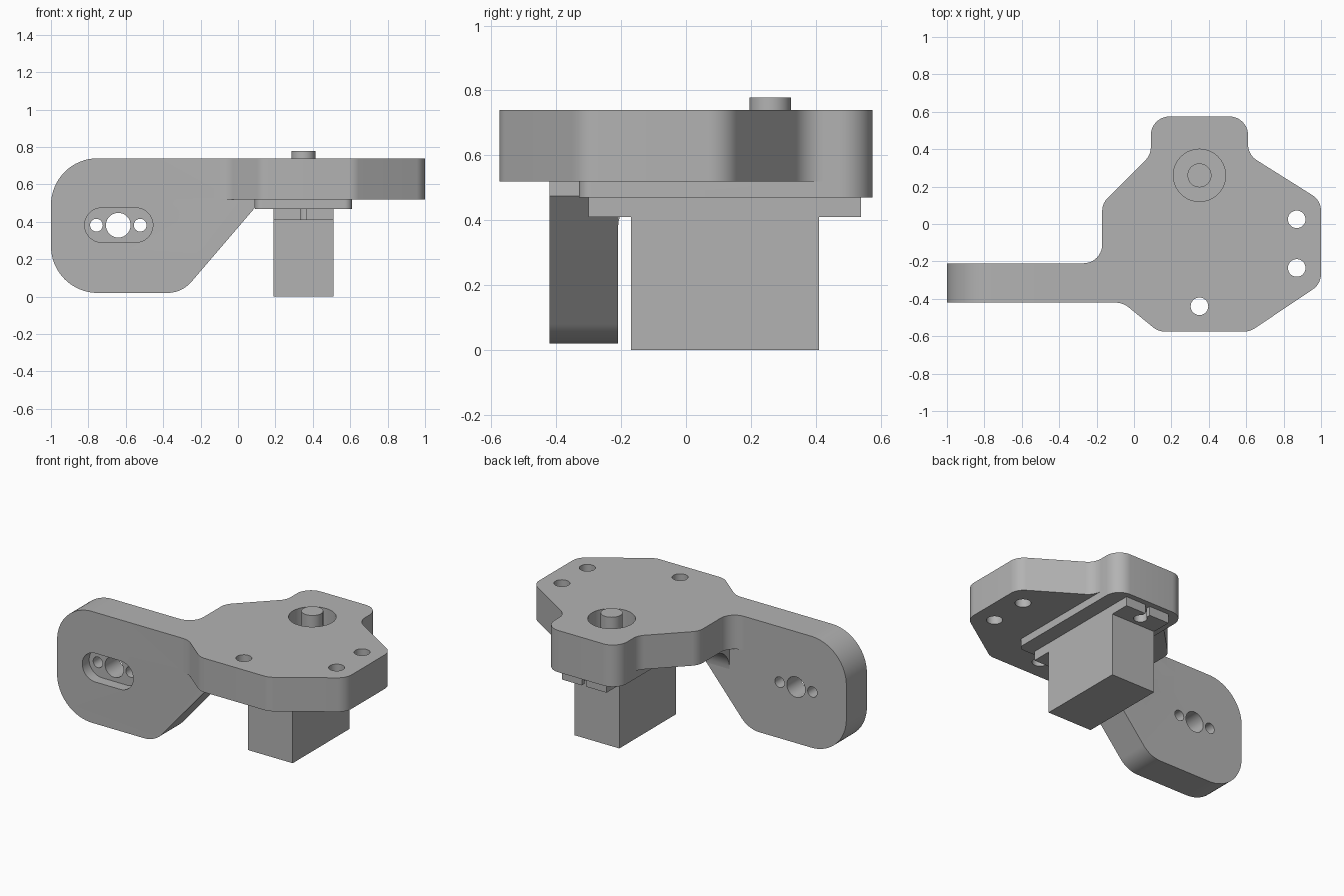
import bpy, bmesh, math
from mathutils import Vector

cube = bpy.data.objects.get("Cube")
if cube:
    bpy.data.objects.remove(cube)

grey = bpy.data.materials.new("plain grey")
grey.use_nodes = True
colour = (0.45, 0.45, 0.45, 1)
grey.diffuse_color = colour
grey.node_tree.nodes["Principled BSDF"].inputs["Base Color"].default_value = colour


def rounded(corners, steps=10):
    """Turn (x, y, radius) corners into an outline with arcs."""
    out = []
    for i, (x, y, r) in enumerate(corners):
        p = Vector((x, y))
        if r == 0:
            out.append(p)
            continue
        u = (Vector(corners[i - 1][:2]) - p).normalized()
        v = (Vector(corners[(i + 1) % len(corners)][:2]) - p).normalized()
        half = u.angle(v) / 2
        centre = p + (u + v).normalized() * r / math.sin(half)
        start = p + u * r / math.tan(half) - centre
        end = p + v * r / math.tan(half) - centre
        turn = math.atan2(start.x * end.y - start.y * end.x, start.dot(end))
        for k in range(steps + 1):
            a = turn * k / steps
            c, s = math.cos(a), math.sin(a)
            out.append(centre + Vector((c * start.x - s * start.y, s * start.x + c * start.y)))
    return out


def extrude(name, outline, axis, lo, hi):
    """Extrude a 2D outline along x, y or z from lo to hi."""
    place = {"x": lambda p, d: (d, p[0], p[1]),
             "y": lambda p, d: (p[0], d, p[1]),
             "z": lambda p, d: (p[0], p[1], d)}[axis]
    bm = bmesh.new()
    low = [bm.verts.new(place(p, lo)) for p in outline]
    high = [bm.verts.new(place(p, hi)) for p in outline]
    bm.faces.new(low)
    bm.faces.new(high)
    for i in range(len(low)):
        bm.faces.new((low[i - 1], low[i], high[i], high[i - 1]))
    bmesh.ops.recalc_face_normals(bm, faces=bm.faces)
    mesh = bpy.data.meshes.new(name)
    bm.to_mesh(mesh)
    bm.free()
    mesh.materials.append(grey)
    obj = bpy.data.objects.new(name, mesh)
    bpy.context.collection.objects.link(obj)
    return obj


def circle(x, y, r, n=40):
    return [(x + r * math.cos(math.tau * k / n), y + r * math.sin(math.tau * k / n))
            for k in range(n)]


def box(x0, x1, y0, y1, r=0):
    return rounded([(x0, y0, r), (x1, y0, r), (x1, y1, r), (x0, y1, r)])


def combine(target, other, operation):
    mod = target.modifiers.new("boolean", 'BOOLEAN')
    mod.operation = operation
    mod.solver = 'EXACT'
    mod.object = other
    bpy.context.view_layer.objects.active = target
    bpy.ops.object.modifier_apply(modifier=mod.name)
    bpy.data.objects.remove(other)


# Mounting plate with a stub that runs into the arm
Y_FRONT, Y_BACK = -0.42, -0.21
bracket = extrude("bracket", rounded([
    (0.09, 0.575, 0.1), (0.61, 0.575, 0.1), (0.61, 0.37, 0.1), (1, 0.125, 0.1),
    (1, -0.32, 0.1), (0.62, -0.575, 0.1), (0.13, -0.575, 0.1), (-0.06, Y_FRONT, 0.12),
    (-0.5, Y_FRONT, 0), (-0.5, Y_BACK, 0), (-0.17, Y_BACK, 0.1), (-0.17, 0.11, 0.1),
    (0.09, 0.37, 0.1)]), "z", 0.52, 0.74)

# Upright arm
arm = extrude("arm", rounded([
    (-1, 0.74, 0.25), (-1, 0.02, 0.25), (-0.3, 0.02, 0.17), (0.09, 0.475, 0),
    (0.09, 0.6, 0), (-0.1, 0.74, 0)], 16), "y", Y_FRONT, Y_BACK)
combine(bracket, arm, 'UNION')

# Raised pad under the plate
pad = extrude("pad", rounded([
    (0.09, 0.575, 0.1), (0.61, 0.575, 0.1), (0.61, -0.33, 0.04), (0.09, -0.33, 0.04)]),
    "z", 0.47, 0.6)
combine(bracket, pad, 'UNION')

# Plate holes: three screw holes and the shaft opening
for x, y, r in ((0.87, 0.025, 0.047), (0.87, -0.235, 0.047), (0.35, -0.44, 0.047),
                (0.35, 0.26, 0.14)):
    combine(bracket, extrude("hole", circle(x, y, r), "z", 0.3, 0.9), 'DIFFERENCE')

# Arm recess and its three holes
recess = extrude("recess", box(-0.82, -0.455, 0.29, 0.475, 0.0924), "y", -0.6, -0.35)
combine(bracket, recess, 'DIFFERENCE')
for x, r in ((-0.64, 0.066), (-0.757, 0.034), (-0.523, 0.034)):
    combine(bracket, extrude("hole", circle(x, 0.382, r), "y", -0.6, 0), 'DIFFERENCE')

# Hollow fillet between arm and plate, trimmed along the arm's sloping edge
R = 0.15
curve = [(Y_BACK + R * (1 - math.cos(a)), 0.52 - R + R * math.sin(a))
         for a in (math.pi / 2 * k / 10 for k in range(11))]
fillet = extrude("arm_fillet", curve + [(Y_BACK + R, 0.54), (-0.25, 0.54), (-0.25, 0.37)],
                 "x", -0.165, 0.09)
for v in fillet.data.vertices:
    if v.co.x > 0:
        v.co.x = min(0.088, 0.088 - (0.475 - v.co.z) * 0.857)

# Motor body, slotted mounting flange and output shaft
body = extrude("motor_body", box(0.19, 0.51, -0.17, 0.41), "z", 0, 0.6)
flange = extrude("motor_flange", box(0.19, 0.51, -0.30, 0.54), "z", 0.41, 0.47)
for hole_y, y0, y1 in ((-0.235, -0.4, -0.235), (0.475, 0.475, 0.7)):
    combine(flange, extrude("hole", circle(0.35, hole_y, 0.04), "z", 0.3, 0.6), 'DIFFERENCE')
    combine(flange, extrude("slot", box(0.333, 0.367, y0, y1), "z", 0.3, 0.6), 'DIFFERENCE')
shaft = extrude("motor_shaft", circle(0.35, 0.26, 0.064), "z", 0.55, 0.778)

# Smooth curved walls, keep edges sharp
bpy.ops.object.select_all(action='DESELECT')
for obj in (bracket, fillet, body, flange, shaft):
    obj.select_set(True)
    bpy.context.view_layer.objects.active = obj
bpy.ops.object.shade_smooth_by_angle(angle=math.radians(30))
